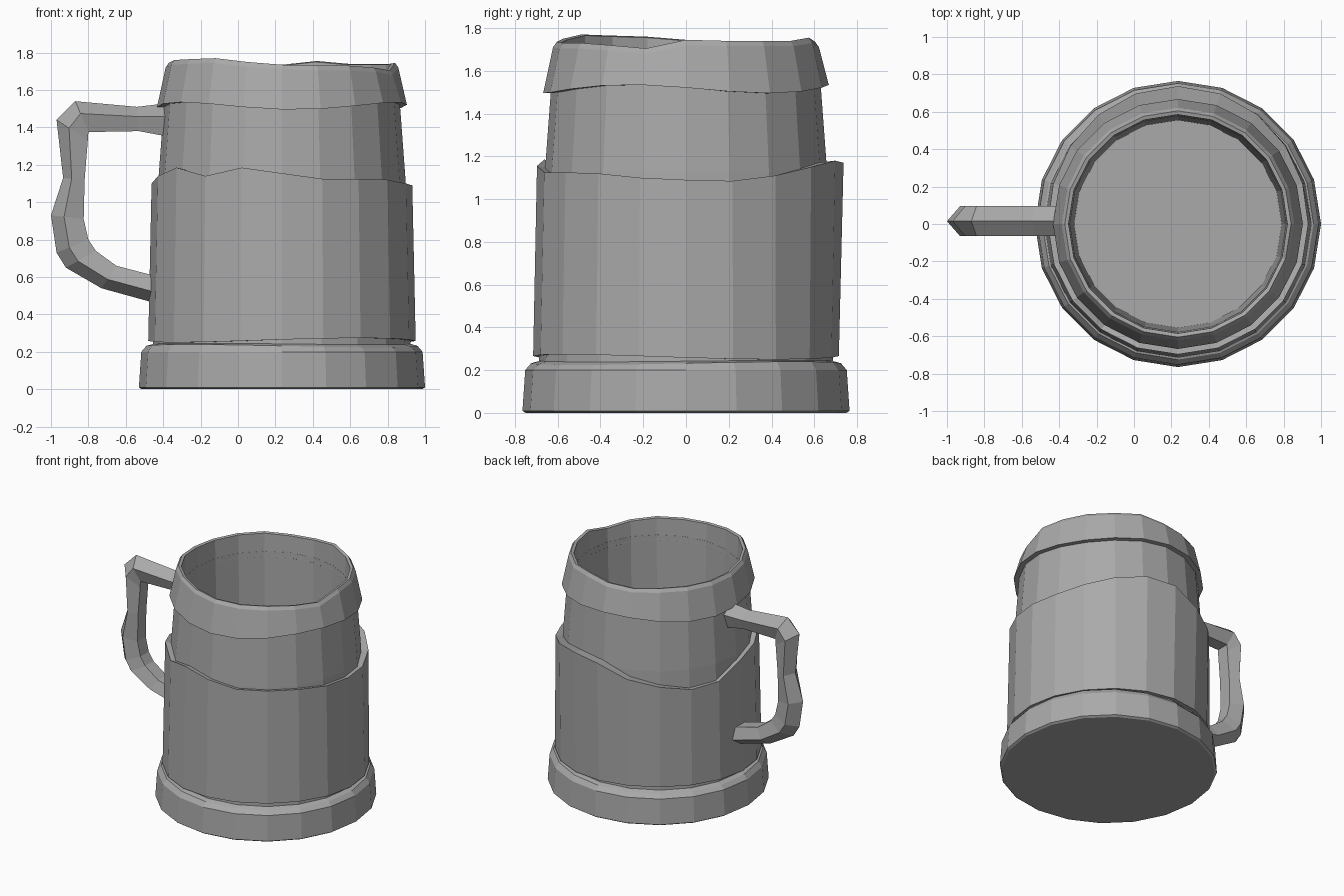
import bpy
import bmesh
from math import sin, cos, radians, tau

SIDES = 20
AXIS_X = 0.235

cube = bpy.data.objects.get("Cube")
if cube:
    bpy.data.objects.remove(cube, do_unlink=True)

grey = bpy.data.materials.new("plain_grey")
grey.use_nodes = True
grey.diffuse_color = (0.4, 0.4, 0.4, 1)
grey.node_tree.nodes["Principled BSDF"].inputs["Base Color"].default_value = (0.4, 0.4, 0.4, 1)


def finish(name, bm):
    bmesh.ops.recalc_face_normals(bm, faces=bm.faces)
    mesh = bpy.data.meshes.new(name)
    bm.to_mesh(mesh)
    bm.free()
    mesh.materials.append(grey)
    bpy.context.collection.objects.link(bpy.data.objects.new(name, mesh))


def bridge(bm, a, b):
    for i in range(len(a)):
        j = (i + 1) % len(a)
        bm.faces.new((a[i], a[j], b[j], b[i]))


def value(v, i):
    return v(i) if callable(v) else v


def lathe(name, profile, closed):
    """Turn (radius, height) pairs round the mug axis; each may vary by side."""
    bm = bmesh.new()
    rings = []
    for radius, height in profile:
        ring = []
        for i in range(SIDES):
            a, r = tau * i / SIDES, value(radius, i)
            ring.append(bm.verts.new((AXIS_X + r * cos(a), r * sin(a), value(height, i))))
        rings.append(ring)
    for a, b in zip(rings, rings[1:]):
        bridge(bm, a, b)
    if closed:
        bridge(bm, rings[-1], rings[0])
    else:
        bm.faces.new(rings[0])
        bm.faces.new(rings[-1])
    finish(name, bm)


def angle(i):
    return tau * i / SIDES


# Uneven hand-cut edges, one height per side, starting at +x
sleeve_edge = [1.09, 1.085, 1.11, 1.15, 1.18, 1.17, 1.09, 1.04, 1.0, 1.01,
               1.1, 1.14, 1.185, 1.14, 1.185, 1.155, 1.125, 1.125, 1.12, 1.1]
rim_edge = [1.745, 1.74, 1.74, 1.74, 1.755, 1.735, 1.73, 1.74, 1.74, 1.74,
            1.745, 1.76, 1.765, 1.77, 1.75, 1.735, 1.73, 1.73, 1.72, 1.705]


def band_bottom(i):
    return 1.515 + 0.02 * cos(3 * (angle(i) - radians(216)))


def sleeve_bottom(i):
    return 0.262 + 0.012 * cos(2 * (angle(i) - radians(306)))


def sleeve_flare(i):
    return 0.697 + 0.04 * max(0, sin(angle(i))) ** 2


# Foot: wide bevelled ring with a flat underside
lathe("foot", [(0.75, 0), (0.765, 0.01), (0.752, 0.2),
               (0.725, lambda i: 0.232 + 0.008 * sin(2 * angle(i))),
               (0.66, 0.25)], False)

# Barrel: tapered wall with a hollow inside and a floor
lathe("barrel", [(0.69, 0.2), (0.66, 1.13), (0.625, 1.6),
                 (0.578, 1.6), (0.555, 0.25)], False)

# Sleeve: outer wrap with a wavy top edge
lathe("sleeve", [(0.66, sleeve_bottom), (0.715, sleeve_bottom),
                 (sleeve_flare, lambda i: sleeve_edge[i]),
                 (0.65, lambda i: sleeve_edge[i] - 0.01)], True)

# Rim: sloped collar round the mouth
lathe("rim", [(0.6, band_bottom), (0.668, band_bottom),
              (0.622, lambda i: rim_edge[i] - 0.025),
              (0.605, lambda i: rim_edge[i]),
              (0.585, lambda i: rim_edge[i] - 0.005),
              (0.577, 1.56)], True)

# Handle: five-sided bar, given by its outer ridge and its inner face
handle_path = [((-0.37, 1.53), (-0.37, 1.35)), ((-0.54, 1.51), (-0.53, 1.38)),
               ((-0.87, 1.54), (-0.8, 1.375)), ((-0.97, 1.44), (-0.803, 1.33)),
               ((-0.935, 1.13), (-0.82, 1.12)), ((-1.0, 0.93), (-0.825, 0.91)),
               ((-0.97, 0.73), (-0.8, 0.8)), ((-0.92, 0.65), (-0.76, 0.74)),
               ((-0.73, 0.54), (-0.65, 0.66)), ((-0.44, 0.46), (-0.44, 0.605))]
section = [(0, 0.015), (0.4, 0.095), (1, 0.065), (1, -0.035), (0.4, -0.065)]
bm = bmesh.new()
rings = []
for (ox, oz), (ix, iz) in handle_path:
    rings.append([bm.verts.new((ox + (ix - ox) * t, y, oz + (iz - oz) * t))
                  for t, y in section])
for a, b in zip(rings, rings[1:]):
    bridge(bm, a, b)
bm.faces.new(rings[0])
bm.faces.new(rings[-1])
finish("handle", bm)
